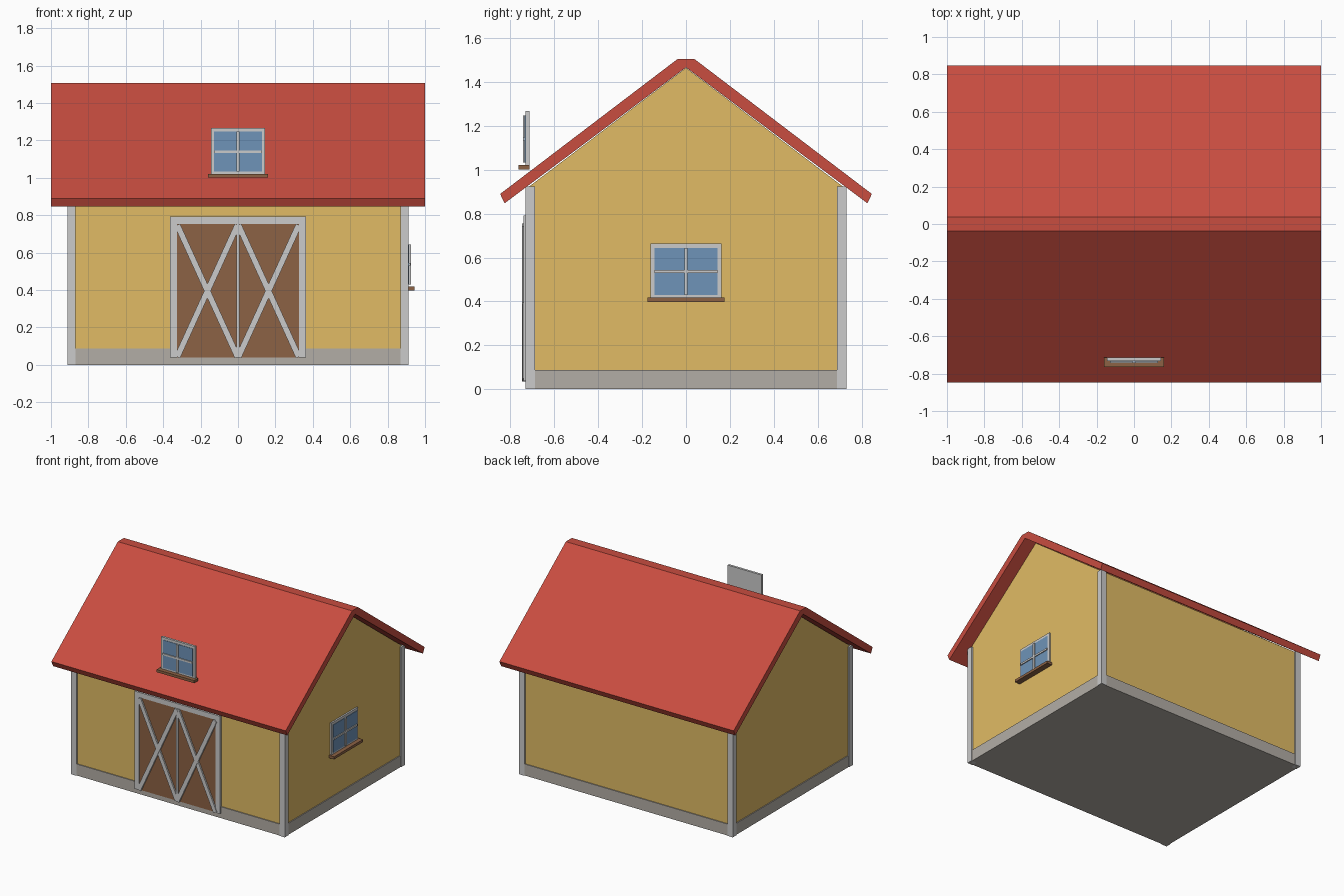
import bpy, math
from mathutils import Matrix, Vector

if "Cube" in bpy.data.objects:
    bpy.data.objects.remove(bpy.data.objects["Cube"])


def material(name, rgb):
    m = bpy.data.materials.new(name)
    m.diffuse_color = (*rgb, 1)
    m.use_nodes = True
    m.node_tree.nodes["Principled BSDF"].inputs["Base Color"].default_value = m.diffuse_color
    return m


ROOF = material("roof_red", (0.58, 0.074, 0.051))
WALL = material("wall_yellow", (0.75, 0.50, 0.13))
WOOD = material("wood_brown", (0.262, 0.122, 0.058))
GLASS = material("glass_blue", (0.156, 0.292, 0.479))
TRIM = material("trim_white", (0.70, 0.70, 0.68))
STONE = material("stone_grey", (0.45, 0.42, 0.38))


def mesh_object(name, verts, faces, mat, matrix=Matrix()):
    me = bpy.data.meshes.new(name)
    me.from_pydata([matrix @ Vector(v) for v in verts], [], faces)
    me.materials.append(mat)
    ob = bpy.data.objects.new(name, me)
    bpy.context.collection.objects.link(ob)
    return ob


def prism(name, profile, x0, x1, mat, matrix=Matrix()):
    """Extrude a counter-clockwise (y, z) profile along x."""
    n = len(profile)
    verts = [(x, y, z) for x in (x0, x1) for y, z in profile]
    faces = [tuple(reversed(range(n))), tuple(range(n, 2 * n))]
    faces += [(i, (i + 1) % n, n + (i + 1) % n, n + i) for i in range(n)]
    return mesh_object(name, verts, faces, mat, matrix)


def box(name, x, y, z, mat, matrix=Matrix()):
    """Box from (min, max) ranges."""
    profile = [(y[0], z[0]), (y[1], z[0]), (y[1], z[1]), (y[0], z[1])]
    return prism(name, profile, x[0], x[1], mat, matrix)


# Base, walls and gable
box("base", (-0.907, 0.907), (-0.727, 0.727), (0, 0.088), STONE)
box("walls", (-0.9, 0.9), (-0.72, 0.72), (0.08, 0.92), WALL)
prism("gable", [(-0.72, 0.92), (0.72, 0.92), (0, 1.465)], -0.9, 0.9, WALL)

# Corner posts
for sx in (-1, 1):
    for sy in (-1, 1):
        cx, cy = sx * 0.89, sy * 0.71
        box("corner_post", (cx - 0.022, cx + 0.022), (cy - 0.022, cy + 0.022),
            (0, 0.925), TRIM)

# Roof: two sloped slabs with a flattened ridge
right = [(0.827, 0.847), (0.847, 0.89), (0.037, 1.506)]
left = [(-y, z) for y, z in reversed(right)]
roof_profile = right + left + [(0, 1.467)]
n = len(roof_profile)
roof_verts = [(x, y, z) for x in (-1, 1) for y, z in roof_profile]
roof_faces = [(i, (i + 1) % n, n + (i + 1) % n, n + i) for i in range(n)]
roof_faces += [(2, 1, 0, 6), (3, 2, 6), (6, 5, 4, 3),
               (7, 8, 9, 13), (9, 10, 13), (10, 11, 12, 13)]
mesh_object("roof", roof_verts, roof_faces, ROOF)


# Windows, built facing -y with the wall plane at y = 0
def window(name, w, h, matrix):
    gw, gh = w - 0.018, h - 0.02
    box(name + "_frame", (-w, w), (-0.012, 0.006), (-h, h), TRIM, matrix)
    box(name + "_glass", (-gw, gw), (-0.015, -0.01), (-gh, gh), GLASS, matrix)
    box(name + "_upright_bar", (-0.007, 0.007), (-0.024, -0.01), (-gh, gh), TRIM, matrix)
    box(name + "_cross_bar", (-gw, gw), (-0.022, -0.01), (-0.007, 0.007), TRIM, matrix)
    box(name + "_sill", (-w - 0.015, w + 0.015), (-0.044, 0.006),
        (-h - 0.012, -h + 0.008), WOOD, matrix)


window("front_window", 0.145, 0.127, Matrix.Translation((0, -0.72, 1.14)))
window("side_window", 0.161, 0.127,
       Matrix.Translation((0.9, 0, 0.537)) @ Matrix.Rotation(math.pi / 2, 4, 'Z'))

# Barn door: panel, rails, centre strip
box("door_panel", (-0.34, 0.34), (-0.734, -0.71), (0.038, 0.77), WOOD)
box("door_top_rail", (-0.364, 0.364), (-0.741, -0.71), (0.754, 0.792), TRIM)
for s in (-1, 1):
    a, b = sorted((s * 0.327, s * 0.364))
    box("door_side_rail", (a, b), (-0.741, -0.71), (0.038, 0.754), TRIM)
box("door_centre_strip", (-0.008, 0.008), (-0.745, -0.72), (0.038, 0.754), TRIM)

# Crossed braces on both door leaves
angle = math.atan2(0.327, 0.716)
for s in (-1, 1):
    for k in (-1, 1):
        m = (Matrix.Translation((s * 0.1635, 0, 0.395))
             @ Matrix.Rotation(k * angle, 4, 'Y'))
        box("door_brace", (-0.016, 0.016), (-0.747 - 0.001 * k, -0.72),
            (-0.388, 0.388), TRIM, m)
